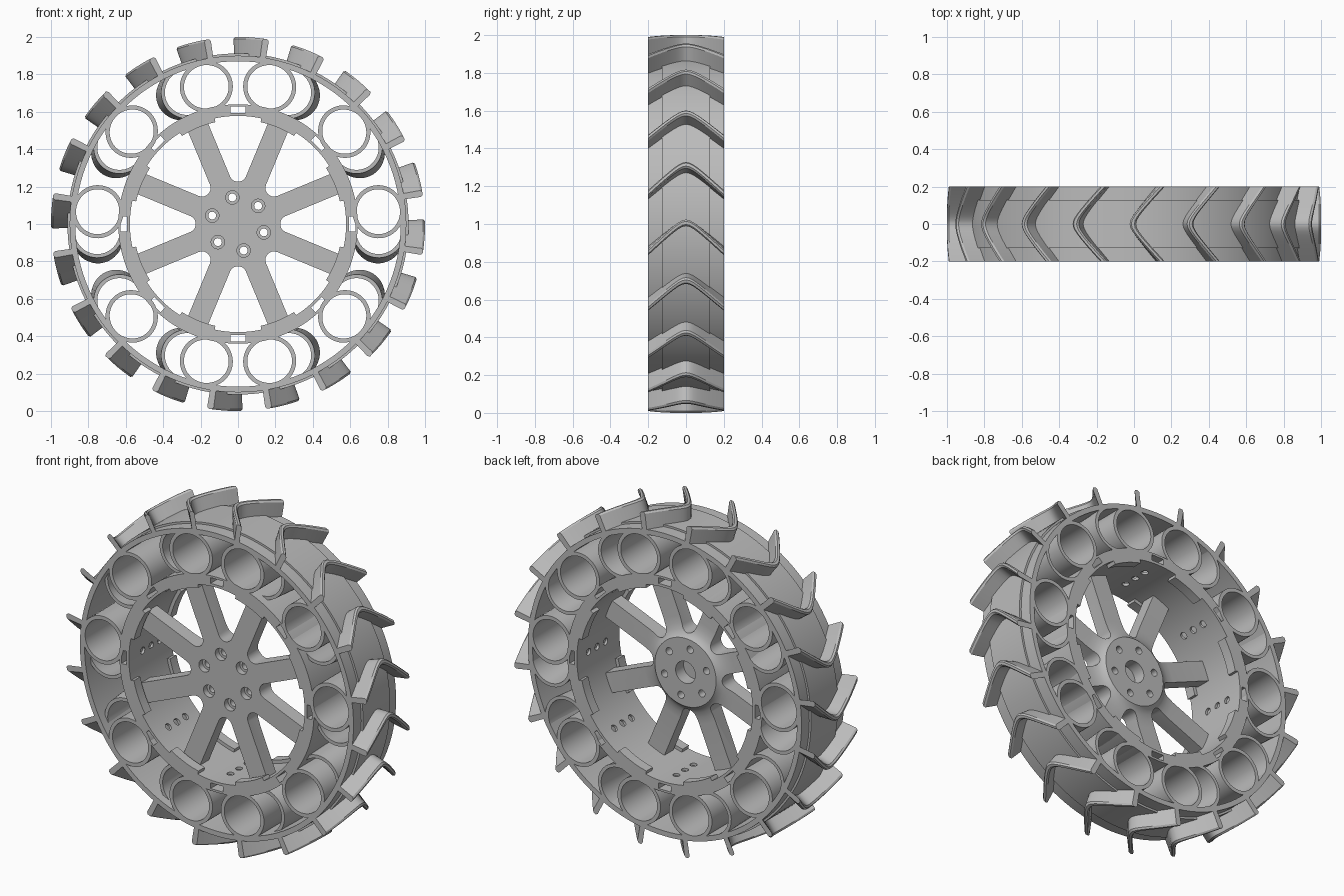
import bpy, bmesh
from math import sin, cos, pi, radians, sqrt
from mathutils import Matrix

if "Cube" in bpy.data.objects:
    bpy.data.objects.remove(bpy.data.objects["Cube"])

grey = bpy.data.materials.new("plain_grey")
grey.use_nodes = True
colour = (0.5, 0.5, 0.5, 1)
grey.diffuse_color = colour
grey.node_tree.nodes["Principled BSDF"].inputs["Base Color"].default_value = colour

HALF = 0.2      # half the wheel width
CENTRE = 1.0    # axle height


def polar(r, a, y):
    return (r * cos(a), y, CENTRE + r * sin(a))


def local(r, a, u, v, y):
    """Point shifted radially by u and tangentially by v from the point (r, a)."""
    return ((r + u) * cos(a) - v * sin(a), y, CENTRE + (r + u) * sin(a) + v * cos(a))


def add(name, bm):
    bmesh.ops.recalc_face_normals(bm, faces=bm.faces)
    mesh = bpy.data.meshes.new(name)
    bm.to_mesh(mesh)
    bm.free()
    obj = bpy.data.objects.new(name, mesh)
    bpy.context.collection.objects.link(obj)
    mesh.materials.append(grey)
    return obj


def sweep(name, sections, closed=False):
    """Skin a row of matching closed sections, capped unless the row is closed."""
    bm = bmesh.new()
    rows = [[bm.verts.new(p) for p in s] for s in sections]
    n = len(rows[0])
    pairs = list(zip(rows, rows[1:])) + ([(rows[-1], rows[0])] if closed else [])
    for a, b in pairs:
        for i in range(n):
            j = (i + 1) % n
            bm.faces.new((a[i], a[j], b[j], b[i]))
    if not closed:
        bm.faces.new(rows[0])
        bm.faces.new(rows[-1])
    return add(name, bm)


def lathe(name, profile, segs=120):
    return sweep(name, [[polar(r, 2 * pi * i / segs, y) for r, y in profile]
                        for i in range(segs)], True)


def disc_stack(name, levels, x=0, z=0, segs=48):
    """Round solid along the axle from (radius, y) levels."""
    return sweep(name, [[(x + r * cos(2 * pi * i / segs), y, CENTRE + z + r * sin(2 * pi * i / segs))
                         for i in range(segs)] for r, y in levels])


def boolean(obj, tool, operation="DIFFERENCE"):
    tool.hide_render = True
    mod = obj.modifiers.new("cut", "BOOLEAN")
    mod.operation, mod.solver, mod.object = operation, "EXACT", tool
    bpy.context.view_layer.objects.active = obj
    bpy.ops.object.modifier_apply(modifier=mod.name)
    bpy.data.objects.remove(tool)


def smooth(obj):
    bpy.ops.object.select_all(action="DESELECT")
    obj.select_set(True)
    bpy.context.view_layer.objects.active = obj
    bpy.ops.object.shade_smooth_by_angle(angle=radians(30))


parts = []

# Outer rim with a slightly raised centre band
parts.append(lathe("outer_rim", [
    (0.87, -HALF), (0.9, -HALF), (0.9, -0.127), (0.912, -0.127),
    (0.912, 0.127), (0.9, 0.127), (0.9, HALF), (0.87, HALF)]))

# Inner ring with axial slots and rows of radial bolt holes
ring = lathe("inner_ring", [(0.578, -HALF), (0.64, -HALF), (0.64, HALF), (0.578, HALF)])
bm = bmesh.new()
for k in range(8):
    turn = Matrix.Translation((0, 0, CENTRE)) @ Matrix.Rotation(-k * pi / 4, 4, "Y")
    bmesh.ops.create_cube(bm, size=1, matrix=turn @ Matrix.Translation((0.61, 0, 0))
                          @ Matrix.Diagonal((0.034, 0.5, 0.08, 1)))
boolean(ring, add("slot_cutter", bm))
bm = bmesh.new()
for k in range(8):
    turn = Matrix.Translation((0, 0, CENTRE)) @ Matrix.Rotation(-k * pi / 4, 4, "Y")
    for y in (-0.07, 0.01, 0.09):
        bmesh.ops.create_cone(bm, cap_ends=True, segments=16, radius1=0.02, radius2=0.02,
                              depth=0.06, matrix=turn @ Matrix.Translation((0.575, y, 0))
                              @ Matrix.Rotation(pi / 2, 4, "Y"))
boolean(ring, add("bolt_cutter", bm))
parts.append(ring)

# Raised tabs on both edges of the inner ring, at the spokes
for k in range(8):
    mid = radians(22.5 + 45 * k)
    for side in (-1, 1):
        y0, y1 = side * 0.14, side * HALF
        parts.append(sweep("ring_tab", [
            [polar(r, mid + radians(t), y) for r, y in
             ((0.558, y0), (0.6, y0), (0.6, y1), (0.558, y1))]
            for t in range(-10, 11, 4)]))

# Spokes: one star plate with rounded gaps, flaring up to a flat hub at the back
outline = []
for k in range(8):
    gap = k * pi / 4
    arc = []
    for i in range(9):
        t = gap + pi + radians(67.5) * (i / 4 - 1)
        cx, cz = 0.272 * cos(gap), 0.272 * sin(gap)
        arc.append((cx + 0.046 * cos(t), cz + 0.046 * sin(t)))
    outline += reversed(arc)
    mid = gap + pi / 8
    for v in (-0.058, 0.058):
        x, _, z = local(0.59, mid, 0, v, 0)
        outline.append((x, z - CENTRE))
hub = sweep("spokes_and_hub", [[(x, y, CENTRE + z) for x, z in outline] for y in (-0.12, 0.1)])
boolean(hub, disc_stack("hub_flare", [
    (0.7, -0.3), (0.7, -0.035), (0.31, -0.034), (0.27, -0.03), (0.24, -0.022),
    (0.215, -0.01), (0.202, 0.005)], segs=64), "INTERSECT")
boolean(hub, disc_stack("axle_cutter", [(0.065, -0.07), (0.065, 0.1)]))
for k in range(6):
    a = radians(42 + 60 * k)
    x, z = 0.145 * cos(a), 0.145 * sin(a)
    boolean(hub, disc_stack("hub_bolt_cutter", [
        (0.036, -0.2), (0.036, -0.085), (0.021, -0.085), (0.021, 0.1)], x, z, 24))
parts.append(hub)

# Springy tubes let into both rings, each with a slanted crescent wall beside it
for k in range(10):
    base = radians(36 * k)
    sign = 1 if cos(base) * (sin(base) + 0.01) > 0 else -1
    front, back = base + sign * radians(5), base - sign * radians(5)
    steps = [2 * pi * i / 48 for i in range(48)]
    parts.append(sweep("spring_tube", [
        [local(0.753, front, (0.138 - w) * cos(t), (0.142 - w) * sin(t), y)
         for w, y in ((0, -HALF), (0.022, -HALF), (0.022, HALF), (0, HALF))]
        for t in steps], True))
    rows = []
    for i in range(21):
        t = pi * i / 20
        lean = 0.03 * sin(t)
        rows.append([local(0.753, back, (0.138 - w) * cos(t), -sign * (0.145 - w) * sin(t), y)
                     for w, y in ((lean, -0.15), (lean + 0.02, -0.15), (0.02, HALF), (0, HALF))])
    parts.append(sweep("spring_crescent", rows))

# Chevron treads with a rounded tip
for k in range(20):
    a = radians(18 * k)
    rows = []
    for i in range(-10, 11):
        y = HALF * i / 10
        t = 0.006 - 0.92 * (sqrt(y * y + 0.0016) - 0.04)
        rows.append([polar(r, a + (t + w) / 0.97, y) for r, w in
                     ((0.885, -0.017), (0.99, -0.017), (1.0, -0.008),
                      (1.0, 0.008), (0.99, 0.017), (0.885, 0.017))])
    parts.append(sweep("chevron_tread", rows))

for part in parts:
    smooth(part)
